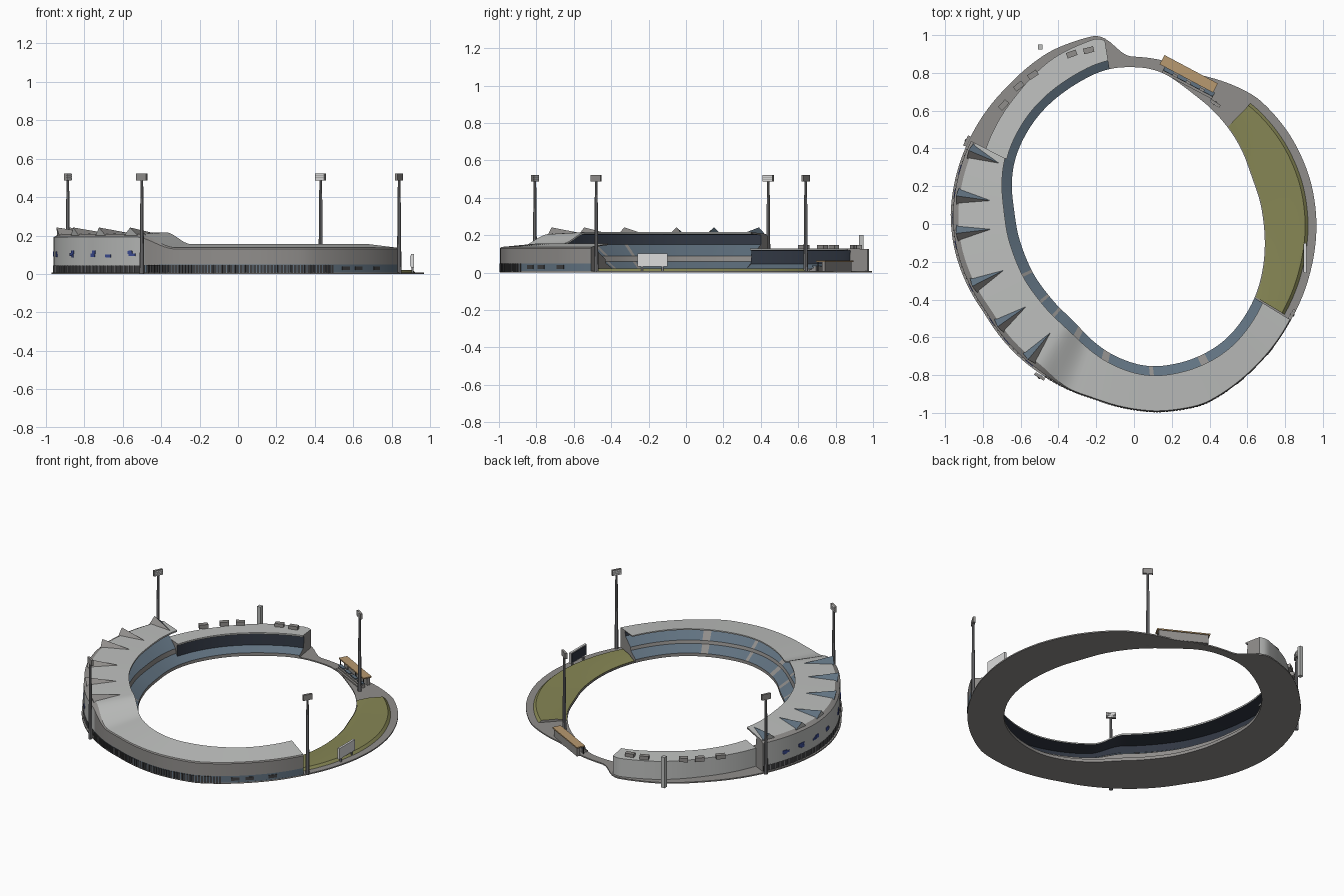
import bpy, bmesh, math, random
from mathutils import Matrix, Vector

old = bpy.data.objects.get("Cube")
if old:
    bpy.data.objects.remove(old)
random.seed(4)

# Colours
COLOURS = {
    "pale_roof": (.52, .53, .52), "concrete": (.28, .27, .26), "seat_blue": (.12, .17, .22),
    "navy": (.03, .038, .055), "dark_metal": (.05, .05, .052), "grass": (.24, .24, .09),
    "tan": (.48, .32, .16), "white": (.72, .72, .72), "mural_blue": (.05, .08, .32),
    "steel": (.22, .22, .23)}
MATS = {}
for key, rgb in COLOURS.items():
    m = bpy.data.materials.new(key)
    m.use_nodes = True
    m.diffuse_color = (*rgb, 1)
    bsdf = m.node_tree.nodes["Principled BSDF"]
    bsdf.inputs["Base Color"].default_value = (*rgb, 1)
    bsdf.inputs["Roughness"].default_value = .8
    MATS[key] = m
NAMES = list(COLOURS)

# Plan outlines as (angle in degrees, radius)
INNER = [(0, .685), (22, .668), (47, .714), (67, .758), (81, .825), (93, .832), (100, .833),
         (113, .8), (131, .766), (152, .716), (162, .68), (174, .634), (195, .6), (219, .587),
         (238, .6), (246, .635), (262, .707), (276, .76), (294, .78), (308, .782),
         (328, .75), (346, .71)]
OUTER = [(0, .966), (13, .962), (30, .95), (46, .933), (66, .862), (81, .88), (93, .888),
         (100, 1.018), (116, 1.016), (132, .99), (153, .98), (177, .972), (188, .96), (211, .922),
         (238, .935), (257, .95), (277, 1.003), (291, 1.026), (310, .995), (328, .974),
         (346, .967)]


def radius(table, a, spread):
    def linear(x):
        x %= 360
        loop = table + [(table[0][0] + 360, table[0][1])]
        for (a0, r0), (a1, r1) in zip(loop, loop[1:]):
            if a0 <= x <= a1:
                return r0 + (r1 - r0) * (x - a0) / (a1 - a0)
    return sum(linear(a + k * spread) for k in (-2, -1, 0, 1, 2)) / 5


def point(side, a, off, z):
    """Point measured from the inner edge outward or from the outer edge inward."""
    r = radius(INNER, a, 2.5) + off if side == "i" else radius(OUTER, a, 1) - off
    t = math.radians(a)
    return Vector((r * math.cos(t), r * math.sin(t), z))


def frame(side, a, off, z):
    """Local x runs along the wall, local y points outward."""
    p = point(side, a, off, z)
    t = point(side, a + 1, off, z) - point(side, a - 1, off, z)
    return Matrix.Translation(p) @ Matrix.Rotation(math.atan2(t.y, t.x) + math.pi, 4, "Z")


def finish(name, bm, smooth=False):
    bmesh.ops.recalc_face_normals(bm, faces=bm.faces)
    me = bpy.data.meshes.new(name)
    bm.to_mesh(me)
    bm.free()
    for key in NAMES:
        me.materials.append(MATS[key])
    ob = bpy.data.objects.new(name, me)
    bpy.context.collection.objects.link(ob)
    if smooth:
        bpy.ops.object.select_all(action="DESELECT")
        ob.select_set(True)
        bpy.context.view_layer.objects.active = ob
        bpy.ops.object.shade_smooth_by_angle(angle=math.radians(20))
    return ob


def boxes(name, colour, items):
    """One object from boxes given as (matrix, size)."""
    bm = bmesh.new()
    for mat, size in items:
        bmesh.ops.create_cube(bm, size=1, matrix=mat @ Matrix.Diagonal((*size, 1)))
    for f in bm.faces:
        f.material_index = NAMES.index(colour)
    return finish(name, bm)


def sweep(name, a0, a1, prof_a, prof_b, weight, colour, closed=False):
    """Sweep a cross-section round the ground, blending prof_a into prof_b."""
    bm = bmesh.new()
    n = round((a1 - a0) / 1.5)
    rings = []
    for k in range(n if closed else n + 1):
        a = a0 + (a1 - a0) * k / n
        w = weight(a)
        rings.append([bm.verts.new(point(p[0], a, p[1] + (q[1] - p[1]) * w, p[2] + (q[2] - p[2]) * w))
                      for p, q in zip(prof_a, prof_b)])
    m = len(prof_a)
    for k in range(n):
        r, s = rings[k], rings[(k + 1) % len(rings)]
        for j in range(m):
            f = bm.faces.new((r[j], r[(j + 1) % m], s[(j + 1) % m], s[j]))
            f.material_index = NAMES.index(colour(j, a0 + (a1 - a0) * (k + .5) / n))
    if not closed:
        for r in (rings[0], rings[-1]):
            bm.faces.new(r).material_index = NAMES.index("concrete")
    return finish(name, bm, True)


# Ground ring
base = [("i", 0, 0), ("i", 0, .008), ("o", 0, .008), ("o", 0, 0)]
sweep("ground_ring", 0, 360, base, base, lambda a: 0, lambda j, a: "concrete", True)

# Main stand: tall west part easing down into the low south part
west = [("i", 0, .004), ("i", 0, .02), ("i", .07, .06), ("i", .075, .09), ("i", .17, .15),
        ("i", .175, .2), ("i", .055, .207), ("i", .055, .217), ("o", .04, .207), ("o", .012, .192),
        ("o", .012, .045), ("o", .012, .004)]
south = [("i", 0, .004), ("i", 0, .02), ("i", .07, .05), ("i", .075, .07), ("i", .15, .11),
         ("i", .155, .14), ("i", .05, .147), ("i", .05, .155), ("o", .006, .137), ("o", .001, .13),
         ("o", .001, .05), ("o", .001, .004)]
AISLES = (205, 220, 229, 243, 258, 277, 297)


def stand_colour(j, a):
    if j in (1, 3):
        return "concrete" if any(abs(a - s) < 1 for s in AISLES) else "seat_blue"
    if j == 9:
        return "pale_roof" if a < 238 else "concrete"
    if j == 10:
        return "dark_metal" if a < 238 else "seat_blue"
    return {4: "navy", 5: "navy", 6: "pale_roof", 7: "pale_roof"}.get(j, "concrete")


def ease(a):
    t = min(max((a - 235) / 15, 0), 1)
    return t * t * (3 - 2 * t)


sweep("main_stand", 153, 328.5, west, south, ease, stand_colour)

# North-west stand with a glazed front
nw_a = [("i", 0, .004), ("i", 0, .02), ("i", .055, .045), ("i", .06, .118), ("i", .045, .12),
        ("i", .045, .13), ("o", .012, .126), ("o", .012, .004)]
nw_b = nw_a[:6] + [("o", .1, .126), ("o", .1, .004)]
nw_colours = ["concrete", "seat_blue", "navy", "navy", "pale_roof", "pale_roof", "pale_roof", "concrete"]
sweep("north_west_stand", 99, 153, nw_a, nw_b, lambda a: (a - 99) / 54, lambda j, a: nw_colours[j])

# Grass bank
bank = [("i", .005, .004), ("i", .005, .012), ("i", .07, .022), ("o", .06, .022), ("o", .04, .004)]
sweep("grass_bank", 329, 406, bank, bank, lambda a: 0, lambda j, a: "grass")

# Pointed roof vents
for i, a in enumerate((156, 171, 183, 201, 217, 232)):
    bm = bmesh.new()
    f = frame("o", a, .03, 0)
    tip, left, right, top = [bm.verts.new(f @ Vector(v)) for v in
                             ((0, -.175, .214), (-.045, 0, .2), (.045, 0, .2), (0, .01, .242))]
    for verts, colour in (((tip, left, top), "concrete"), ((tip, top, right), "seat_blue"),
                          ((left, right, top), "pale_roof"), ((tip, right, left), "pale_roof")):
        bm.faces.new(verts).material_index = NAMES.index(colour)
    finish(f"roof_vent_{i + 1}", bm)

# Posts along the lower outer wall, vents and wall murals
boxes("wall_posts", "steel", [(frame("o", a, .012, .025), (.006, .008, .04)) for a in range(156, 236, 2)])
boxes("south_posts", "dark_metal", [(frame("o", a, .002, .026), (.012, .008, .044)) for a in range(240, 300, 1)])
boxes("south_vents", "dark_metal", [(frame("o", a, .002, .03), (.05, .008, .02)) for a in (304, 309, 317)])
murals = []
for a in (163, 170, 178, 187, 201, 215, 223, 233):
    for k in range(4):
        m = frame("o", a + random.uniform(-1, 1), .012, .1 + random.uniform(-.01, .014))
        murals.append((m, (random.uniform(.015, .035), .007, random.uniform(.01, .02))))
boxes("wall_murals", "mural_blue", murals)

# Roof plant boxes and service tower
plant = []
for x, y in ((-.69, .63), (-.61, .73), (-.535, .79), (-.33, .9), (-.24, .92)):
    turn = Matrix.Rotation(math.atan2(y, x) + math.pi / 2, 4, "Z")
    plant.append((Matrix.Translation((x, y, .136)) @ turn, (.055, .03, .026)))
boxes("roof_plant", "concrete", plant)
boxes("service_tower", "pale_roof", [(Matrix.Translation((-.497, .937, .1)), (.024, .026, .2))])

# Pavilion with a tan roof, stepped seats and posts
pav = Matrix.Translation((.29, .795, 0)) @ Matrix.Rotation(math.radians(-28), 4, "Z")


def at(x, y, z):
    return pav @ Matrix.Translation((x, y, z))


boxes("pavilion_roof", "tan", [(at(0, 0, .062), (.32, .055, .008))])
boxes("pavilion_wall", "concrete", [(at(0, .012, .03), (.3, .02, .056))])
boxes("pavilion_steps", "concrete", [(at(.02, -.03 - k * .012, .018 - k * .004), (.3, .014, .028 - k * .008))
                                     for k in range(3)])
boxes("pavilion_seats", "seat_blue", [(at(x, -.036, .034), (.055, .022, .006)) for x in (-.1, -.02, .06, .14)])
boxes("pavilion_posts", "dark_metal", [(at(x, -.022, .034), (.005, .005, .05)) for x in (-.15, -.05, .05, .15)])

# Scoreboard
boxes("scoreboard_back", "white", [(Matrix.Translation((.907, -.18, .068)), (.014, .16, .07))])
boxes("scoreboard_screen", "navy", [(Matrix.Translation((.899, -.18, .068)), (.004, .148, .058))])
boxes("scoreboard_posts", "steel", [(Matrix.Translation((.907, y, .02)), (.01, .01, .036)) for y in (-.235, -.125)])

# Floodlight towers
for i, (x, y) in enumerate(((-.885, .44), (-.5, -.808), (.43, .64), (.838, -.48))):
    bm = bmesh.new()
    bmesh.ops.create_cone(bm, cap_ends=True, segments=8, radius1=.012, radius2=.007, depth=.49,
                          matrix=Matrix.Translation((x, y, .245)))
    for f in bm.faces:
        f.material_index = NAMES.index("steel")
    finish(f"floodlight_pole_{i + 1}", bm, True)
    turn = Matrix.Rotation(math.atan2(y, x) + math.pi / 2, 4, "Z")
    head = Matrix.Translation((x, y, .505)) @ turn
    boxes(f"floodlight_head_{i + 1}", "concrete", [(head, (.06, .014, .036))])
    boxes(f"floodlight_lamps_{i + 1}", "white",
          [(head @ Matrix.Translation((0, .008, z)), (.054, .004, .008)) for z in (-.011, 0, .011)])
